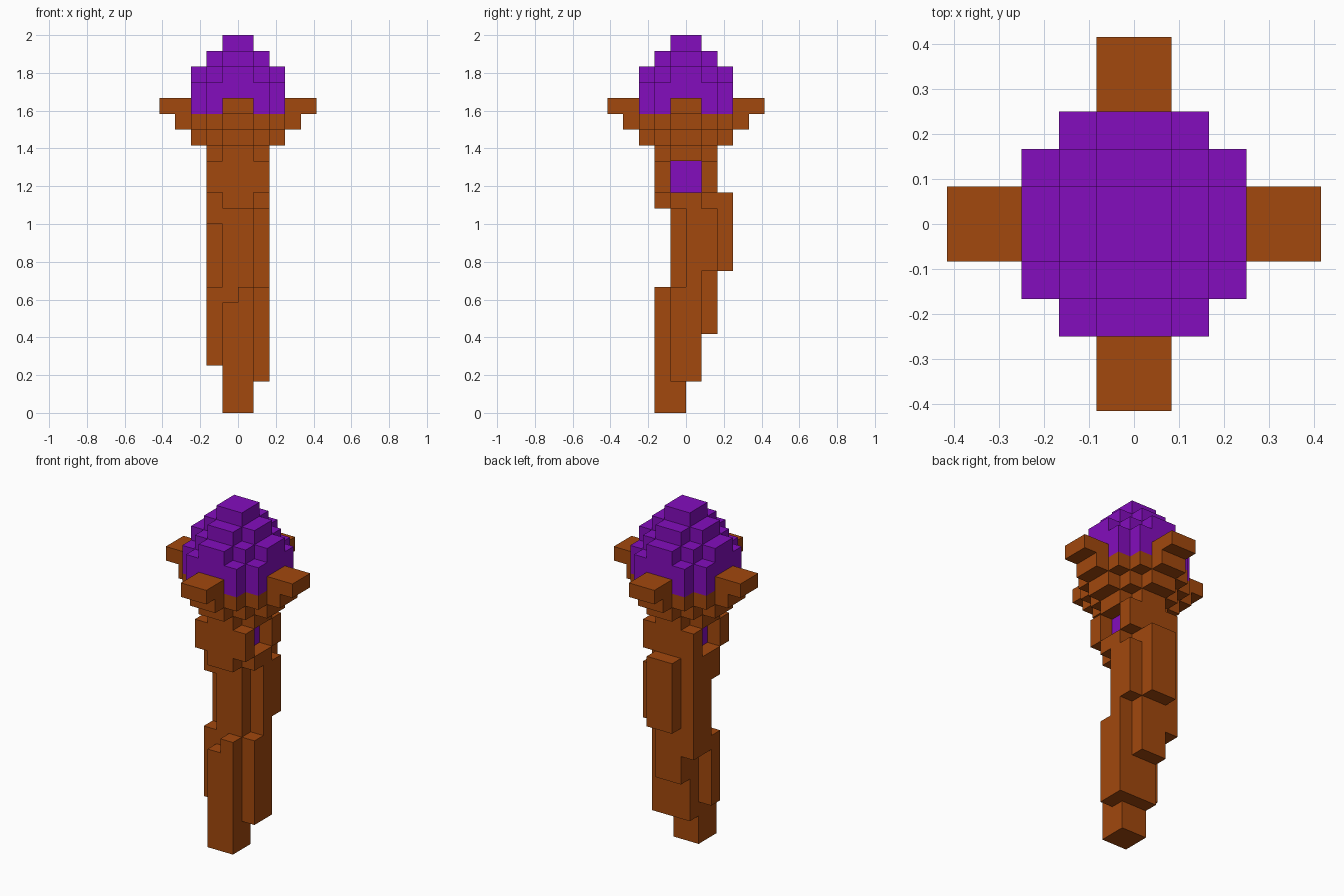
import bpy
import bmesh
from mathutils import Vector

UNIT = 1 / 12  # edge length of one cube

if "Cube" in bpy.data.objects:
    bpy.data.objects.remove(bpy.data.objects["Cube"], do_unlink=True)


def make_material(name, colour):
    mat = bpy.data.materials.new(name)
    mat.use_nodes = True
    mat.diffuse_color = colour
    mat.node_tree.nodes["Principled BSDF"].inputs["Base Color"].default_value = colour
    return mat


wood = make_material("brown wood", (0.36, 0.065, 0.004, 1))
gem = make_material("purple gem", (0.23, 0.004, 0.51, 1))


def block(x, y, z):
    """All cubes inside the given x, y and z ranges."""
    return {(i, j, k) for i in range(*x) for j in range(*y) for k in range(*z)}


def cross(reach, width, z):
    """Two centred bars crossing at right angles."""
    long, short = (-reach, reach), (-width, width)
    return block(long, short, z) | block(short, long, z)


def square(half, z):
    return block((-half, half), (-half, half), z)


MID = (-1, 1)
LEFT = (1, 2)
RIGHT = (-2, -1)

# Gem: stepped dome, and the small core seen through the collar slots
gem_dome = (cross(3, 2, (19, 21)) | cross(3, 1, (21, 22)) | square(2, (21, 22))
            | cross(2, 1, (22, 23)) | square(1, (23, 24)))
gem_core = square(1, (14, 16))

# Cup: widening layers and four prongs
cup = (cross(2, 1, (16, 17)) | cross(3, 1, (17, 18)) | square(2, (17, 18))
       | cross(4, 1, (18, 19)) | cross(3, 2, (18, 19)))
prongs = cross(5, 1, (19, 20)) - gem_dome

# Collar: square ring with a slot on each side
collar = square(2, (14, 16)) - block((-2, 2), MID, (14, 16))
collar_base = block((-2, 2), MID, (13, 14)) | block(MID, (-2, 1), (13, 14))

# Handle: a core wrapped in uneven strips of wood
handle_core = block(MID, MID, (2, 14))
front_foot = block(MID, (-2, 0), (0, 7)) | block((0, 1), (-2, 0), (7, 8))
back_strips = block(MID, (1, 2), (5, 9)) | block(MID, (1, 3), (9, 14))
left_strips = (block(LEFT, MID, (2, 8)) | block(LEFT, (0, 1), (8, 9))
               | block(LEFT, (0, 2), (9, 13)))
right_strips = (block(RIGHT, (-1, 0), (3, 8)) | block(RIGHT, (0, 2), (7, 14))
                | block(RIGHT, MID, (12, 14)))

parts = [
    ("gem_dome", gem_dome, gem),
    ("gem_core", gem_core, gem),
    ("cup", cup, wood),
    ("prongs", prongs, wood),
    ("collar", collar, wood),
    ("collar_base", collar_base, wood),
    ("handle_core", handle_core, wood),
    ("front_foot", front_foot, wood),
    ("back_strips", back_strips, wood),
    ("left_strips", left_strips, wood),
    ("right_strips", right_strips, wood),
]
filled = set().union(*(cells for _, cells, _ in parts))


def exposed_faces(cell):
    """Corner loops of the cube sides that touch open air."""
    for axis in range(3):
        for side in (0, 1):
            step = [0, 0, 0]
            step[axis] = 2 * side - 1
            if tuple(c + s for c, s in zip(cell, step)) in filled:
                continue
            loop = []
            for u, v in ((0, 0), (1, 0), (1, 1), (0, 1)):
                corner = list(cell)
                corner[axis] += side
                corner[(axis + 1) % 3] += u
                corner[(axis + 2) % 3] += v
                loop.append(tuple(corner))
            yield loop if side else loop[::-1]


# Build each part, leaving out sides hidden between cubes
used = set()
for name, cells, mat in parts:
    bm = bmesh.new()
    verts = {}
    for cell in sorted(cells - used):
        for loop in exposed_faces(cell):
            for p in loop:
                if p not in verts:
                    verts[p] = bm.verts.new(Vector(p) * UNIT)
            bm.faces.new([verts[p] for p in loop])
    used |= cells
    mesh = bpy.data.meshes.new(name)
    bm.to_mesh(mesh)
    bm.free()
    mesh.materials.append(mat)
    bpy.context.collection.objects.link(bpy.data.objects.new(name, mesh))
